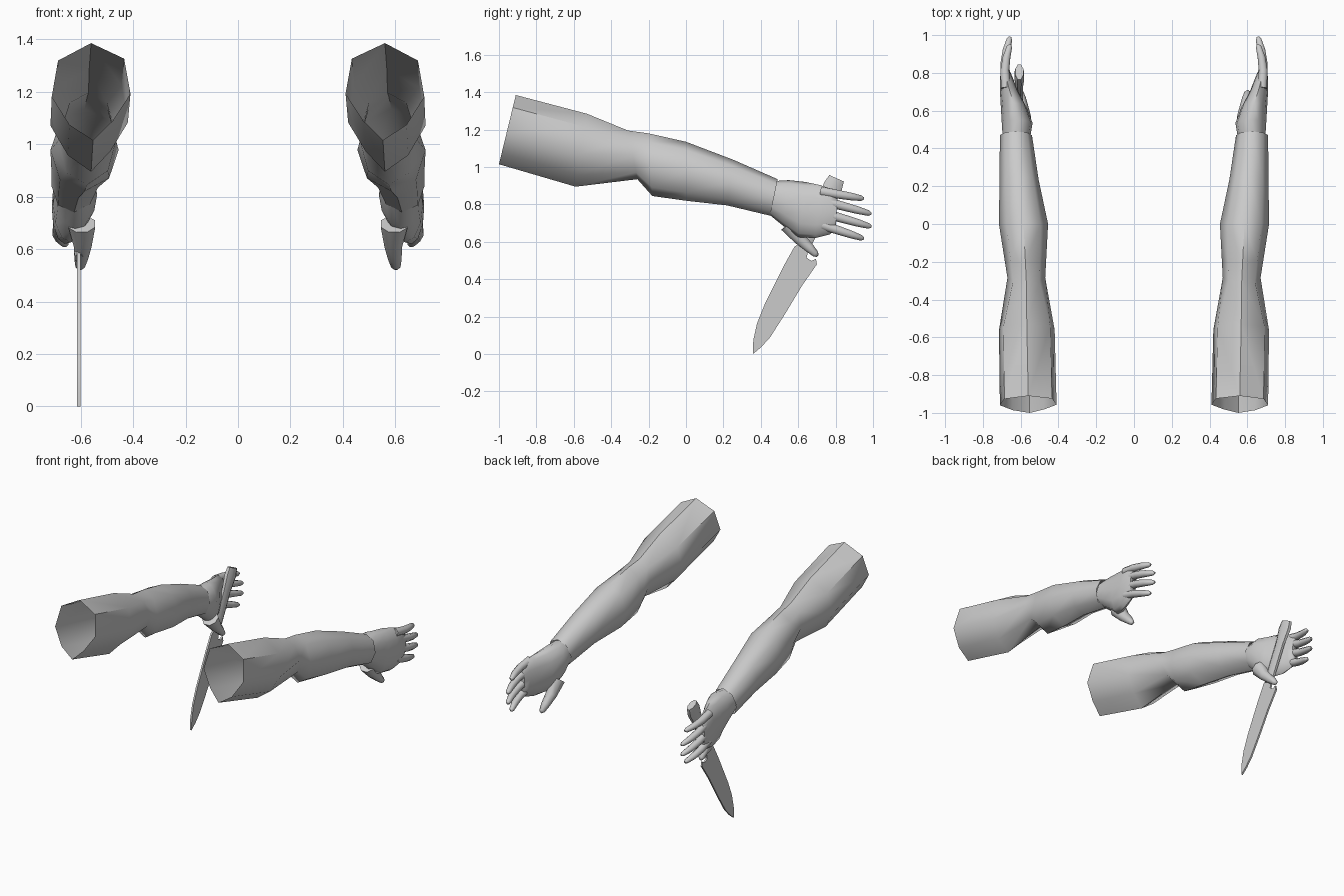
import bpy, bmesh, math
from mathutils import Vector

if "Cube" in bpy.data.objects:
    bpy.data.objects.remove(bpy.data.objects["Cube"])

grey = bpy.data.materials.new("plain_grey")
grey.diffuse_color = (0.6, 0.6, 0.6, 1)
grey.use_nodes = True
grey.node_tree.nodes["Principled BSDF"].inputs["Base Color"].default_value = grey.diffuse_color


def finish(name, bm, angle=40):
    bmesh.ops.recalc_face_normals(bm, faces=bm.faces)
    mesh = bpy.data.meshes.new(name)
    bm.to_mesh(mesh)
    bm.free()
    mesh.materials.append(grey)
    ob = bpy.data.objects.new(name, mesh)
    bpy.context.collection.objects.link(ob)
    bpy.ops.object.select_all(action='DESELECT')
    ob.select_set(True)
    bpy.context.view_layer.objects.active = ob
    bpy.ops.object.shade_smooth_by_angle(angle=math.radians(angle))
    return ob


def loft(bm, rings, caps=True):
    """Skin a list of closed rings."""
    vs = [[bm.verts.new(p) for p in r] for r in rings]
    n = len(vs[0])
    for a, b in zip(vs, vs[1:]):
        for i in range(n):
            j = (i + 1) % n
            bm.faces.new((a[i], a[j], b[j], b[i]))
    if caps:
        bm.faces.new(vs[0][::-1])
        bm.faces.new(vs[-1])


def section(top, bottom, x0, x1, shape, side):
    """Ring in a leaning plane; shape holds (across, down) pairs."""
    cx, hx = (x0 + x1) / 2, (x1 - x0) / 2
    return [(side * (cx + u * hx),
             top[0] + (bottom[0] - top[0]) * v,
             top[1] + (bottom[1] - top[1]) * v) for u, v in shape]


def tube(bm, path, radii, side, flat=1.0, n=8):
    """Tapered limb through (x, y, z) points."""
    pts = [Vector(p) for p in path]
    rings = []
    for i, p in enumerate(pts):
        d = (pts[min(i + 1, len(pts) - 1)] - pts[max(i - 1, 0)]).normalized()
        up = d.cross(Vector((1, 0, 0))).normalized()
        across = up.cross(d)
        ring = []
        for k in range(n):
            a = math.tau * (k + 0.5) / n
            q = p + (across * math.cos(a) * flat + up * math.sin(a)) * radii[i]
            ring.append((side * q.x, q.y, q.z))
        rings.append(ring)
    loft(bm, rings)


# Sleeve cross-section: wide above, narrowing to a ridge below
UPPER = [(0, 0), (.84, .16), (1, .52), (.55, .8), (0.05, 1),
         (-.55, .84), (-1, .55), (-.84, .18)]
LOWER = [(0, 0), (.7, .14), (1, .5), (.72, .84), (0, 1),
         (-.72, .86), (-1, .5), (-.7, .14)]
# (top yz, bottom yz, outer x, inner x, shape)
SLEEVE = [
    ((-.91, 1.39), (-1.0, 1.02), -.71, -.41, UPPER),
    ((-.53, 1.29), (-.59, .90), -.715, -.42, UPPER),
    ((-.31, 1.20), (-.26, .94), -.67, -.47, LOWER),
    ((-.20, 1.185), (-.18, .85), -.685, -.465, LOWER),
    ((0, 1.14), (0, .825), -.715, -.455, LOWER),
    ((.25, 1.045), (.22, .80), -.712, -.505, LOWER),
    ((.49, .94), (.45, .745), -.71, -.54, LOWER),
]
OVAL = [(math.sin(math.tau * k / 12), .5 - .5 * math.cos(math.tau * k / 12))
        for k in range(12)]
PALM = [
    ((.47, .93), (.44, .755), -.695, -.55),
    ((.55, .935), (.52, .69), -.70, -.537),
    ((.64, .925), (.60, .63), -.705, -.57),
    ((.72, .908), (.69, .625), -.71, -.615),
    ((.77, .89), (.77, .645), -.71, -.64),
    ((.81, .85), (.80, .68), -.705, -.655),
]
# Finger base and tip in y, z
FINGERS = [((.72, .875), (.95, .836)), ((.75, .82), (.99, .755)),
           ((.75, .755), (.99, .686)), ((.73, .695), (.95, .622))]

for side, label in ((1, "left"), (-1, "right")):
    # sleeve, open at both ends
    bm = bmesh.new()
    loft(bm, [section(*s, side) for s in SLEEVE], caps=False)
    finish(label + "_sleeve", bm, 50)

    # palm
    bm = bmesh.new()
    loft(bm, [section(*s, OVAL, side) for s in PALM])
    finish(label + "_palm", bm, 60)

    # fingers, bending slightly towards the palm
    bm = bmesh.new()
    for (y0, z0), (y1, z1) in FINGERS:
        path = [(x, y0 + (y1 - y0) * t, z0 + (z1 - z0) * t)
                for t, x in ((0, -.678), (.4, -.684), (.7, -.675),
                             (.94, -.66), (1, -.656))]
        tube(bm, path, (.028, .025, .022, .016, .007), side)
    finish(label + "_fingers", bm, 60)

    # thumb
    bm = bmesh.new()
    tube(bm, [(-.595, .55, .70), (-.592, .61, .62), (-.598, .66, .573),
              (-.602, .693, .54), (-.604, .703, .53)],
         (.055, .036, .028, .019, .008), side)
    finish(label + "_thumb", bm, 60)

# Knife blade, a thin plate
outline = [(.58, .58), (.53, .49), (.47, .37), (.42, .27), (.38, .17),
           (.36, .08), (.357, .005), (.40, .04), (.45, .095), (.53, .22),
           (.62, .37), (.70, .485), (.695, .515), (.67, .503), (.645, .52),
           (.655, .565), (.63, .61)]
bm = bmesh.new()
loft(bm, [[(x, y, z) for y, z in outline] for x in (-.613, -.601)])
finish("knife_blade", bm, 30)

# Knife handle with a flared butt
bm = bmesh.new()
tube(bm, [(-.607, .625, .57), (-.607, .68, .69), (-.607, .74, .81),
          (-.607, .785, .90), (-.607, .805, .945)],
     (.036, .042, .042, .056, .046), 1, flat=.5)
finish("knife_handle", bm, 40)

# Set the lowest point on the floor
low = min(v.co.z for o in bpy.data.objects for v in o.data.vertices)
for o in bpy.data.objects:
    o.location.z -= low
